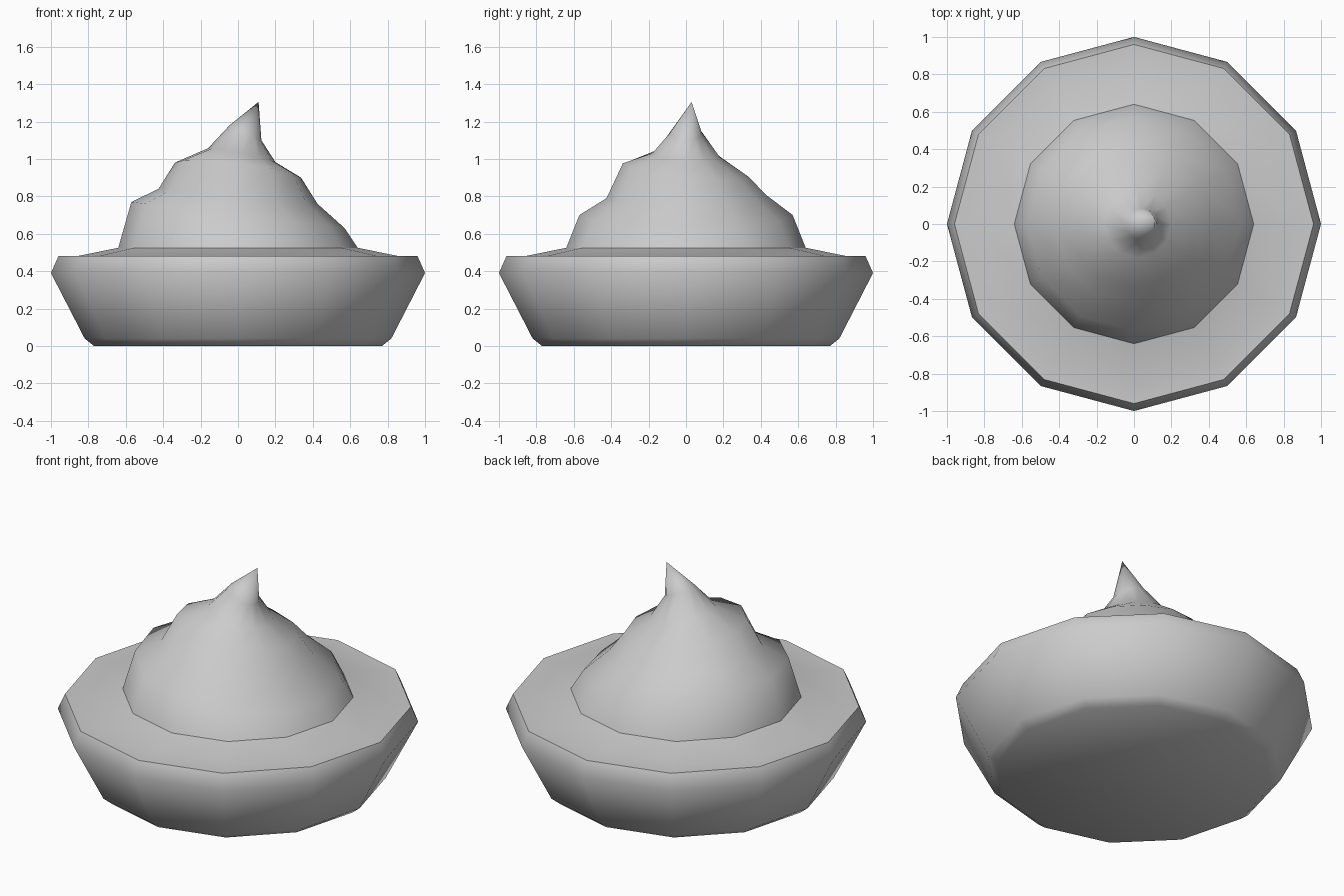
import bpy, bmesh
from math import cos, sin, radians, tau

if "Cube" in bpy.data.objects:
    bpy.data.objects.remove(bpy.data.objects["Cube"])

SIDES = 12

# One ring: centre, radii, middle height and tilt of the height along x and y
def ring(bm, r, z, tx=0, ty=0, cx=0, cy=0):
    return [bm.verts.new((cx + r * cos(a), cy + r * sin(a),
                          z + tx * cos(a) + ty * sin(a)))
            for a in (tau * i / SIDES for i in range(SIDES))]

# Stack of rings skinned together, with optional flat bottom and pointed tip
def lathe(name, rings, bottom=False, tip=None):
    bm = bmesh.new()
    loops = [ring(bm, *r) for r in rings]
    for lo, hi in zip(loops, loops[1:]):
        for i in range(SIDES):
            j = (i + 1) % SIDES
            bm.faces.new((lo[i], lo[j], hi[j], hi[i]))
    if bottom:
        bm.faces.new(loops[0][::-1])
    if tip:
        t = bm.verts.new(tip)
        for i in range(SIDES):
            bm.faces.new((loops[-1][i], loops[-1][(i + 1) % SIDES], t))
    bmesh.ops.recalc_face_normals(bm, faces=bm.faces)
    me = bpy.data.meshes.new(name)
    bm.to_mesh(me)
    bm.free()
    ob = bpy.data.objects.new(name, me)
    bpy.context.collection.objects.link(ob)
    bpy.ops.object.select_all(action='DESELECT')
    ob.select_set(True)
    bpy.context.view_layer.objects.active = ob
    bpy.ops.object.shade_smooth_by_angle(angle=radians(75))
    return ob

# Pie crust with its gently raised filling
lathe("pie_crust", [(0.77, 0), (0.82, 0.04), (1.0, 0.39), (0.96, 0.48)], bottom=True)
lathe("pie_filling", [(0.96, 0.48), (0.86, 0.48), (0.64, 0.525)])

# Whipped cream: tilted bulges and grooves narrowing to a bent tip
lathe("whipped_cream", [
    (0.64, 0.525),
    (0.57, 0.70, -0.07, 0.0),
    (0.425, 0.80, -0.04, 0.01),
    (0.337, 0.94, -0.04, -0.037),
    (0.18, 1.02, -0.037, -0.01, 0.02, 0),
    (0.085, 1.14, -0.04, 0.0, 0.04, 0),
], tip=(0.11, 0.03, 1.305))
